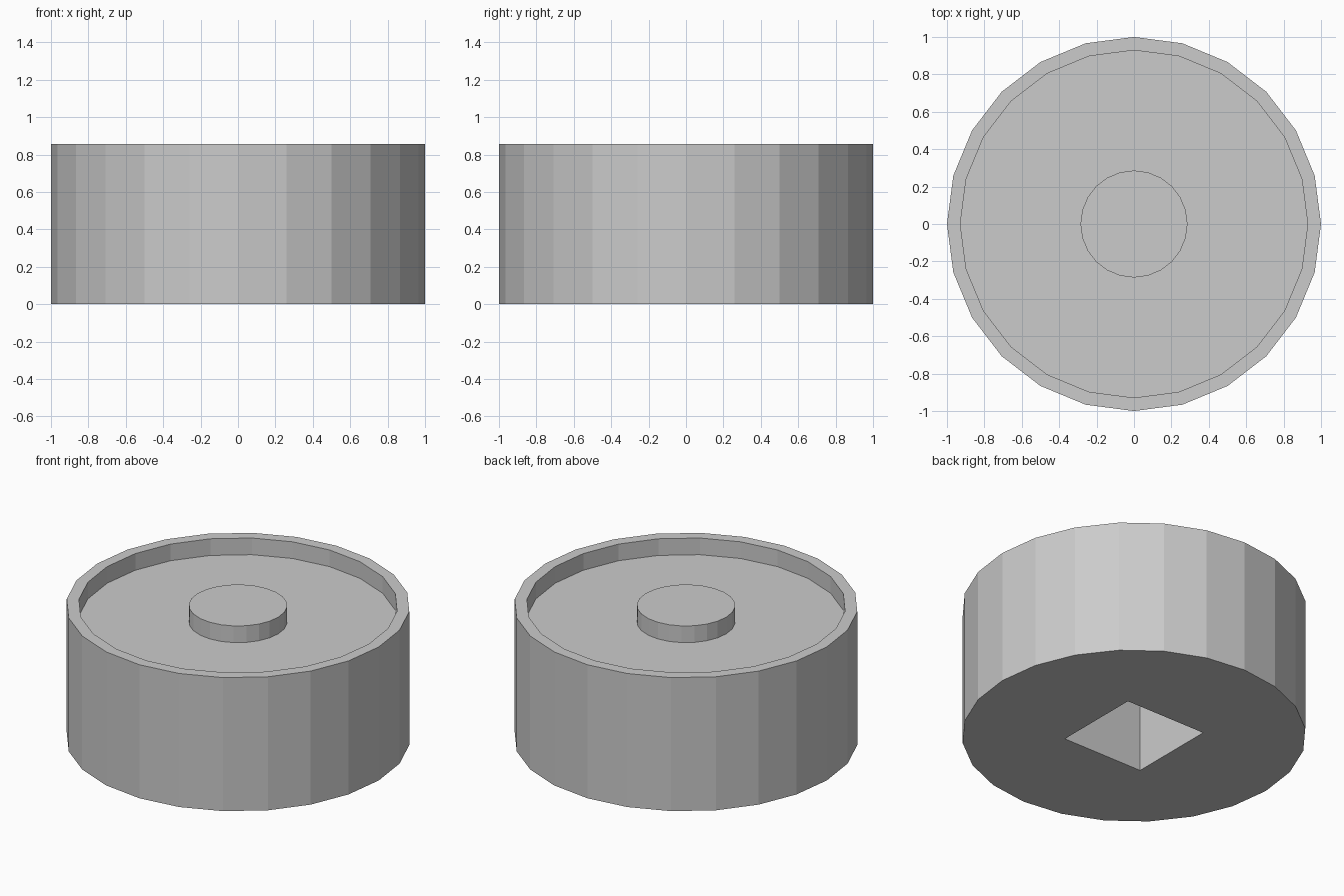
import bpy, bmesh
from math import cos, sin, tau

if "Cube" in bpy.data.objects:
    bpy.data.objects.remove(bpy.data.objects["Cube"])

SIDES = 24
R, H = 1.0, 0.857            # outer radius and height
RIM_R, FLOOR_Z = 0.929, 0.75  # recess inside the rim
BOSS_R = 0.286               # centre boss, flush with the rim
HOLE, DEPTH = 0.571, 0.571   # square socket underneath


def turned(name, profile):
    """Closed solid from (radius, z) rings, capped at both ends."""
    bm = bmesh.new()
    rings = [[bm.verts.new((r * cos(tau * i / SIDES), r * sin(tau * i / SIDES), z))
              for i in range(SIDES)] for r, z in profile]
    for a, b in zip(rings, rings[1:]):
        for i in range(SIDES):
            j = (i + 1) % SIDES
            bm.faces.new((a[i], a[j], b[j], b[i]))
    bm.faces.new(rings[0][::-1])
    bm.faces.new(rings[-1])
    bmesh.ops.recalc_face_normals(bm, faces=bm.faces)
    mesh = bpy.data.meshes.new(name)
    bm.to_mesh(mesh)
    bm.free()
    obj = bpy.data.objects.new(name, mesh)
    bpy.context.collection.objects.link(obj)
    return obj


# Round body: side wall, thin rim, recessed face and centre boss
body = turned("round_cap", [(R, 0), (R, H), (RIM_R, H), (RIM_R, FLOOR_Z),
                            (BOSS_R, FLOOR_Z), (BOSS_R, H)])

# Square blind socket in the underside
bpy.ops.mesh.primitive_cube_add(size=1, location=(0, 0, DEPTH - 0.5))
cutter = bpy.context.object
cutter.name = "socket_cutter"
cutter.scale = (HOLE, HOLE, 1)
cutter.hide_render = True
cutter.display_type = 'WIRE'

cut = body.modifiers.new("square_socket", 'BOOLEAN')
cut.operation = 'DIFFERENCE'
cut.solver = 'EXACT'
cut.object = cutter
